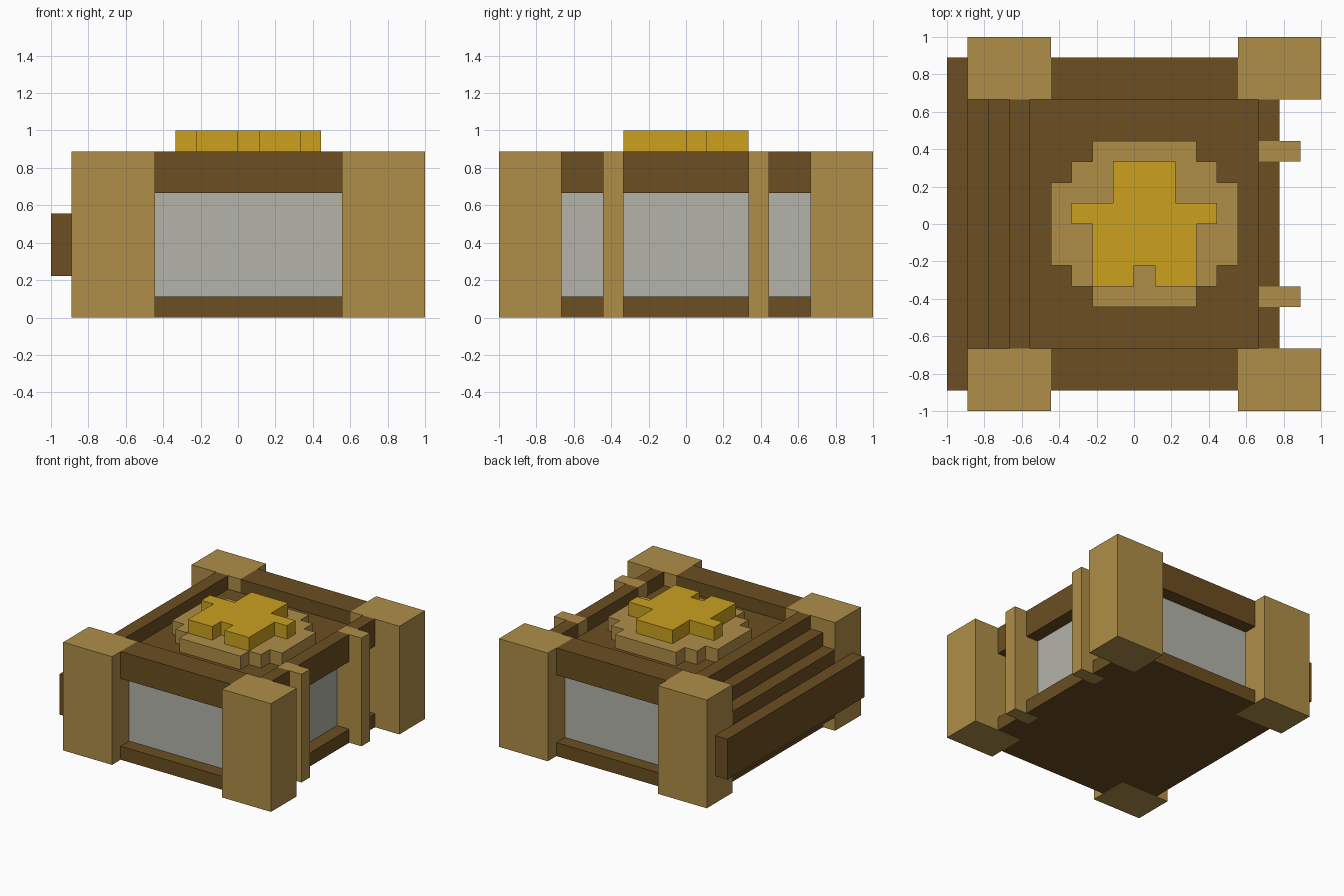
import bpy, bmesh
from mathutils import Vector

U = 1 / 9  # one block

if "Cube" in bpy.data.objects:
    bpy.data.objects.remove(bpy.data.objects["Cube"], do_unlink=True)


def material(name, rgb):
    def linear(c):
        c /= 255
        return c / 12.92 if c <= 0.04045 else ((c + 0.055) / 1.055) ** 2.4
    col = [linear(c) for c in rgb] + [1]
    m = bpy.data.materials.new(name)
    m.use_nodes = True
    m.diffuse_color = col
    m.node_tree.nodes["Principled BSDF"].inputs["Base Color"].default_value = col
    return m


tan = material("tan_wood", (175, 142, 72))
brown = material("dark_wood", (107, 78, 33))
cream = material("pale_panel", (180, 180, 170))
gold = material("gold", (203, 161, 31))


def prism(name, outline, z, mat):
    """Extrude a flat outline, given in blocks, between two heights."""
    bm = bmesh.new()
    base = bm.faces.new([bm.verts.new((x * U, y * U, z[0] * U)) for x, y in outline])
    top = bmesh.ops.extrude_face_region(bm, geom=[base])["geom"]
    bmesh.ops.translate(bm, vec=Vector((0, 0, (z[1] - z[0]) * U)),
                        verts=[v for v in top if isinstance(v, bmesh.types.BMVert)])
    bmesh.ops.recalc_face_normals(bm, faces=bm.faces)
    mesh = bpy.data.meshes.new(name)
    bm.to_mesh(mesh)
    bm.free()
    mesh.materials.append(mat)
    obj = bpy.data.objects.new(name, mesh)
    bpy.context.collection.objects.link(obj)
    return obj


def box(name, x, y, z, mat):
    corners = [(x[0], y[0]), (x[1], y[0]), (x[1], y[1]), (x[0], y[1])]
    return prism(name, corners, z, mat)


def mirrored(half):
    """Complete a right-hand outline about the line x = 0.5."""
    return half + [(1 - x, y) for x, y in reversed(half)]


# Front and back: rails, recessed panels and corner posts
for side, s in (("front", -1), ("back", 1)):
    def span(a, b):
        return sorted((a * s, b * s))
    box(side + "_top_rail", (-4, 5), span(6, 8), (6, 8), brown)
    box(side + "_bottom_rail", (-4, 5), span(6, 8), (0, 1), brown)
    box(side + "_panel", (-4, 5), span(6, 7), (1, 6), cream)
    box(side + "_left_post", (5, 9), span(6, 9), (0, 8), tan)
    box(side + "_right_post", (-8, -4), span(6, 9), (0, 8), tan)
    box(side + "_batten", (6, 8), span(3, 4), (0, 8), tan)

# Core, floor and sunken lid
box("core", (-6, 6), (-6, 6), (1, 6), cream)
box("floor", (-6, 6), (-6, 6), (0, 1), brown)
box("lid", (-5, 6), (-6, 6), (6, 7), brown)

# Left side rails, between posts and battens
for part, y in (("front", (-6, -4)), ("middle", (-3, 3)), ("back", (4, 6))):
    box("left_top_rail_" + part, (6, 7), y, (6, 8), brown)
    box("left_bottom_rail_" + part, (6, 7), y, (0, 1), brown)

# Stepped right side
box("right_rail", (-6, -5), (-6, 6), (6, 8), brown)
box("inner_step", (-7, -6), (-6, 6), (0, 7), brown)
box("outer_step", (-8, -7), (-6, 6), (1, 6), brown)
box("outer_plank", (-9, -8), (-8, 8), (2, 5), brown)

# Round stepped medallion with the raised figure on it
quarter = [(3, -4), (3, -3), (4, -3), (4, -2), (5, -2)]
prism("medallion", mirrored(quarter + [(x, -y) for x, y in reversed(quarter)]),
      (7, 8), tan)
prism("raised_figure", mirrored([(1, -2), (1, -3), (3, -3), (3, 0), (4, 0),
                                 (4, 1), (2, 1), (2, 3)]), (8, 9), gold)
